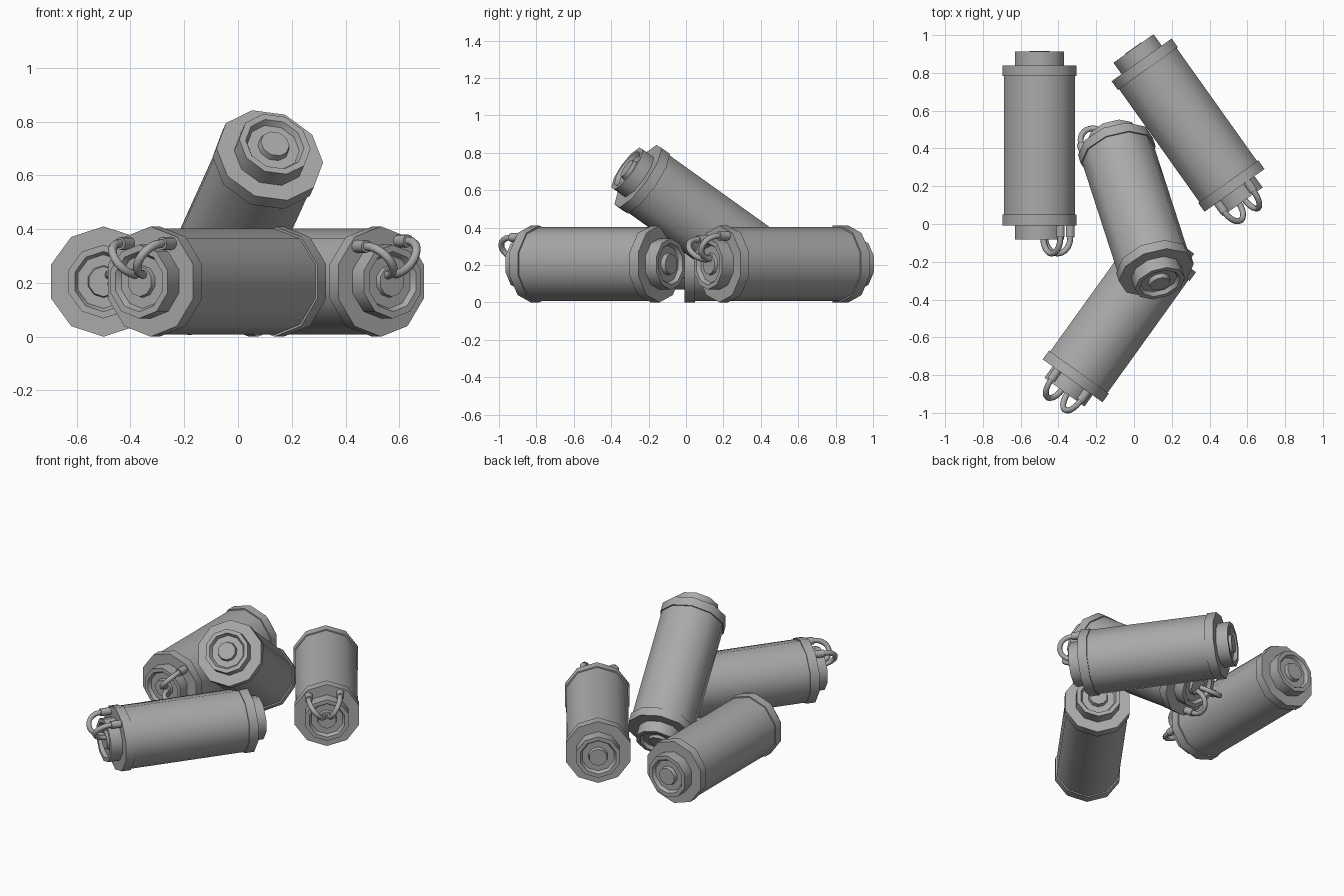
import bpy, math
from math import sin, cos, pi, radians
from mathutils import Vector, Matrix

if "Cube" in bpy.data.objects:
    bpy.data.objects.remove(bpy.data.objects["Cube"])

SIDES = 10
LENGTH = 0.848

metal = bpy.data.materials.new("dark_grey")
metal.diffuse_color = (0.4, 0.4, 0.4, 1)
metal.use_nodes = True
metal.node_tree.nodes["Principled BSDF"].inputs["Base Color"].default_value = metal.diffuse_color


def lathe(name, profile, mat):
    """Spin (radius, height) points around local z, closing both ends on the axis."""
    verts, faces = [], []
    for r, t in profile:
        for i in range(SIDES):
            a = 2 * pi * i / SIDES
            verts.append((r * cos(a), r * sin(a), t))
    for k in range(len(profile) - 1):
        for i in range(SIDES):
            j = (i + 1) % SIDES
            a, b = k * SIDES, (k + 1) * SIDES
            faces.append((a + i, a + j, b + j, b + i))
    faces.append(tuple(reversed(range(SIDES))))
    last = (len(profile) - 1) * SIDES
    faces.append(tuple(range(last, last + SIDES)))
    me = bpy.data.meshes.new(name)
    me.from_pydata(verts, [], faces)
    me.materials.append(metal)
    ob = bpy.data.objects.new(name, me)
    bpy.context.collection.objects.link(ob)
    ob.matrix_world = mat
    bpy.ops.object.select_all(action='DESELECT')
    ob.select_set(True)
    bpy.context.view_layer.objects.active = ob
    bpy.ops.object.shade_smooth_by_angle(angle=radians(40))
    return ob


def hose(name, angle, mat):
    """Half-loop tube from the centre of the bottom cap to the collar fitting."""
    cu = bpy.data.curves.new(name, 'CURVE')
    cu.dimensions = '3D'
    cu.bevel_depth = 0.016
    cu.bevel_resolution = 2
    cu.use_fill_caps = True
    cu.materials.append(metal)
    path = [(0.031, -0.03)]
    path += [(0.101 - 0.07 * cos(pi * k / 10), -0.065 - 0.084 * sin(pi * k / 10))
             for k in range(11)]
    path.append((0.171, -0.03))
    sp = cu.splines.new('POLY')
    sp.points.add(len(path) - 1)
    for p, (r, t) in zip(sp.points, path):
        p.co = (r * cos(angle), r * sin(angle), t, 1)
    sp.use_smooth = True
    ob = bpy.data.objects.new(name, cu)
    bpy.context.collection.objects.link(ob)
    ob.matrix_world = mat


def canister(tag, base, direction, hose_angle, roll=0):
    d = Vector(direction).normalized()
    u = (Vector((0, 0, 1)) - d * d.z).normalized()
    v = d.cross(u)
    mat = Matrix((u, v, d)).transposed().to_4x4()
    mat.translation = Vector(base)
    mat = mat @ Matrix.Rotation(radians(roll), 4, 'Z')
    L = LENGTH

    # main tube
    lathe(tag + "_body", [(0.197, 0.02), (0.197, L - 0.02)], mat)
    # collars at both ends
    lathe(tag + "_bottom_collar", [(0.205, 0), (0.205, 0.057)], mat)
    lathe(tag + "_top_collar", [(0.205, L - 0.057), (0.205, L)], mat)
    # dished end caps with a central button
    cap = [(0.137, -0.01), (0.137, 0.074), (0.112, 0.074), (0.1, 0.052), (0.06, 0.052)]
    lathe(tag + "_top_cap", [(r, L + t) for r, t in cap + [(0.055, 0.077)]], mat)
    bottom = [(r, -t) for r, t in cap + [(0.056, 0.07)]]
    lathe(tag + "_bottom_cap", bottom[::-1], mat)
    # paired hoses and their fittings
    for side, off in (("left", -34), ("right", 34)):
        a = radians(hose_angle - roll + off)
        hose(f"{tag}_hose_{side}", a, mat)
        place = mat @ Matrix.Translation((0.171 * cos(a), 0.171 * sin(a), 0))
        lathe(f"{tag}_fitting_{side}", [(0.024, -0.062), (0.024, 0.01)], place)


# three lying canisters and one leaning on top
canister("left_canister", (-0.5, -0.008, 0.205), (0, 1, 0), 74)
canister("front_canister", (-0.325, -0.83, 0.205), (0.584, 0.813, 0), 0)
canister("right_canister", (0.532, 0.178, 0.205), (-0.58, 0.815, 0), -6)
canister("leaning_canister", (-0.098, 0.41, 0.197), (0.255, -0.786, 0.563), 115, 9)
